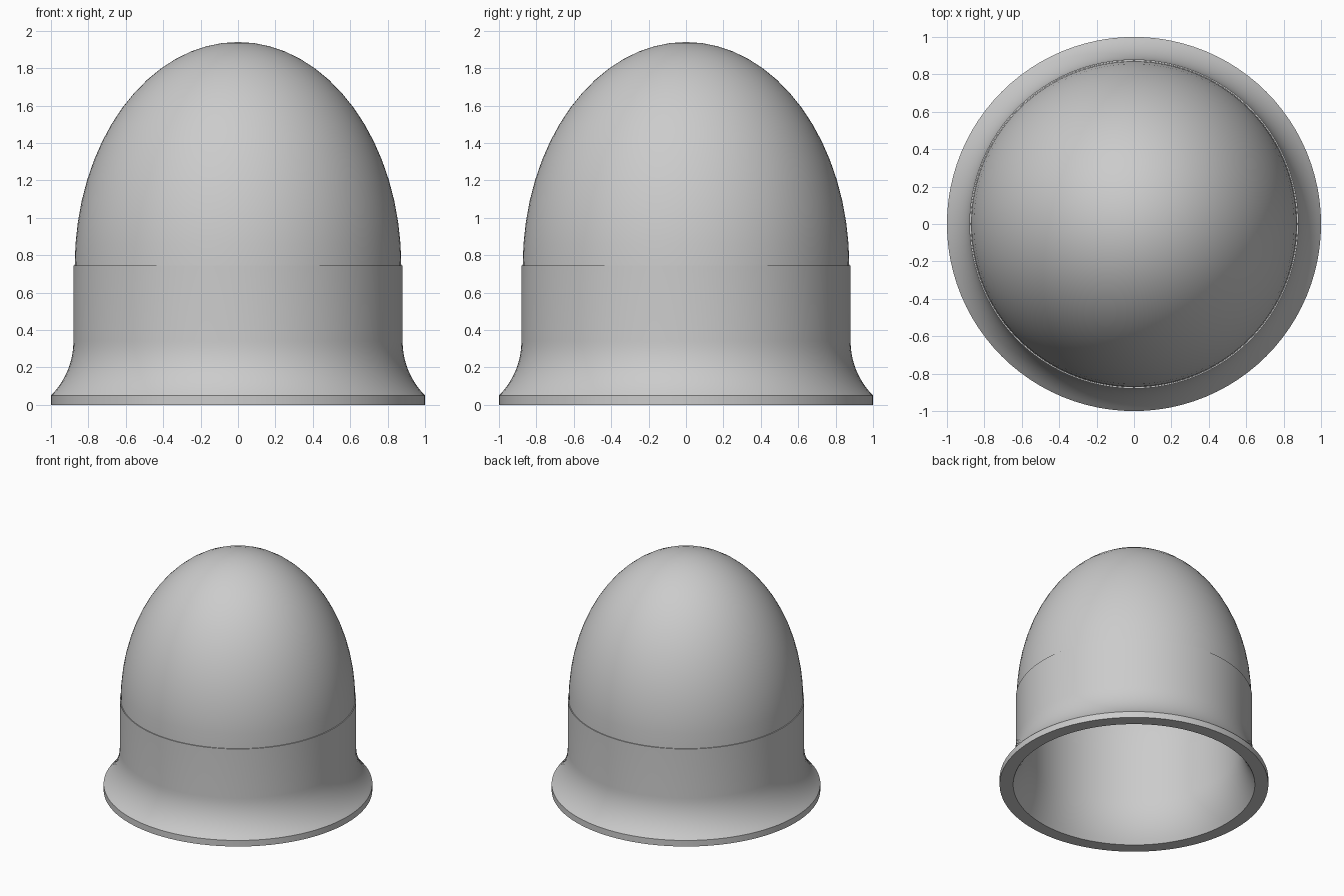
import bpy, bmesh, math

cube = bpy.data.objects.get("Cube")
if cube:
    bpy.data.objects.remove(cube, do_unlink=True)

SIDES = 96

grey = bpy.data.materials.new("light grey")
grey.use_nodes = True
colour = (0.6, 0.6, 0.6, 1)
grey.diffuse_color = colour
grey.node_tree.nodes["Principled BSDF"].inputs["Base Color"].default_value = colour


def lathe(name, profile, closed):
    """Spin a radius/height profile around z into a smooth object."""
    bm = bmesh.new()
    verts = [bm.verts.new((r, 0, z)) for r, z in profile]
    edges = [bm.edges.new(pair) for pair in zip(verts, verts[1:])]
    if closed:
        edges.append(bm.edges.new((verts[-1], verts[0])))
    bmesh.ops.spin(bm, geom=verts + edges, cent=(0, 0, 0), axis=(0, 0, 1),
                   angle=math.tau, steps=SIDES, use_merge=True)
    bmesh.ops.remove_doubles(bm, verts=bm.verts, dist=0.0001)
    bmesh.ops.recalc_face_normals(bm, faces=bm.faces)
    mesh = bpy.data.meshes.new(name)
    bm.to_mesh(mesh)
    bm.free()
    mesh.materials.append(grey)
    obj = bpy.data.objects.new(name, mesh)
    bpy.context.collection.objects.link(obj)
    bpy.ops.object.select_all(action="DESELECT")
    obj.select_set(True)
    bpy.context.view_layer.objects.active = obj
    bpy.ops.object.shade_smooth_by_angle(angle=math.radians(30))
    return obj


def flare(radius, bend, top, bottom, steps=10):
    """Concave arc, upright at the top and widening downwards."""
    sweep = math.asin((top - bottom) / bend)
    return [(radius + bend * (1 - math.cos(sweep * i / steps)),
             top - bend * math.sin(sweep * i / steps)) for i in range(steps + 1)]


def dome_arc(radius, base, height, steps=16):
    """Quarter ellipse from the base up to the crown."""
    angles = [math.pi / 2 * i / steps for i in range(steps + 1)]
    return [(radius * math.cos(a), base + height * math.sin(a)) for a in angles]


# Straight collar with a flared foot, hollow inside
outside = [(0.88, 0.745)] + flare(0.88, 0.41, 0.34, 0.05) + [(1.0, 0.0)]
inside = flare(0.80, 0.63, 0.34, 0.0) + [(0.80, 0.745)]
inside = inside[-1:] + inside[:-1]
lathe("flared_collar", outside + inside[::-1], closed=True)

# Hollow dome on top of the collar
shell = dome_arc(0.873, 0.745, 1.195)
hollow = dome_arc(0.805, 0.745, 1.115)
lathe("dome", shell[::-1] + hollow, closed=False)
